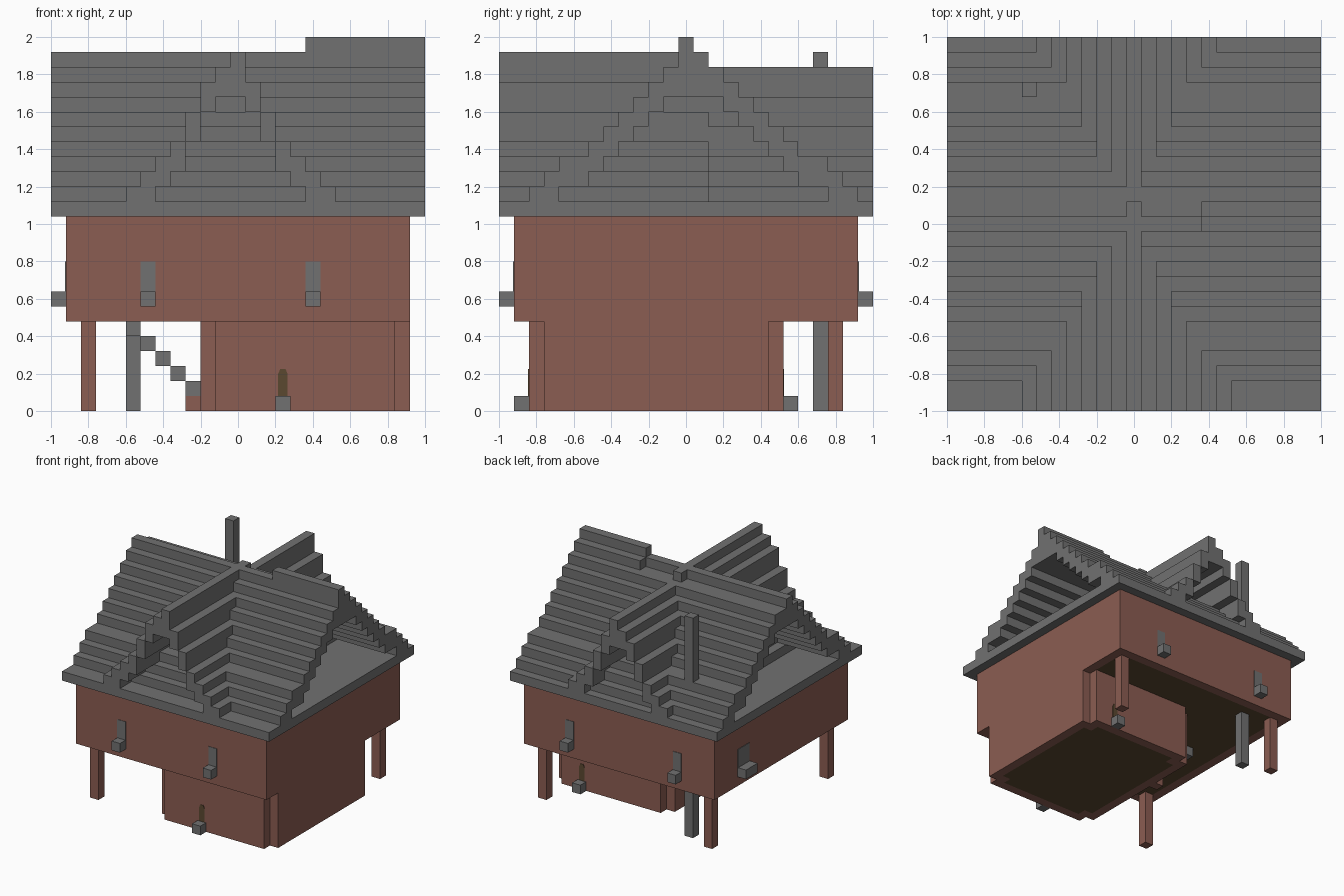
import bpy, bmesh
from mathutils import Vector

if "Cube" in bpy.data.objects:
    bpy.data.objects.remove(bpy.data.objects["Cube"], do_unlink=True)

U = 0.08          # block size
EAVE = 1.12       # top of the roof slab


def material(name, rgb):
    m = bpy.data.materials.new(name)
    m.use_nodes = True
    m.diffuse_color = (*rgb, 1)
    m.node_tree.nodes["Principled BSDF"].inputs["Base Color"].default_value = (*rgb, 1)
    return m


STONE = material("grey stone", (0.165, 0.165, 0.165))
BRICK = material("red brick", (0.26, 0.11, 0.085))
WOOD = material("dark wood", (0.105, 0.065, 0.03))


def prism(name, points, direction, mats, floor=False):
    """Extrude a closed outline; optionally inset a wooden panel in its underside."""
    bm = bmesh.new()
    face = bm.faces.new([bm.verts.new(p) for p in points])
    new = bmesh.ops.extrude_face_region(bm, geom=[face])["geom"]
    moved = [v for v in new if isinstance(v, bmesh.types.BMVert)]
    bmesh.ops.translate(bm, verts=moved, vec=Vector(direction))
    bmesh.ops.recalc_face_normals(bm, faces=bm.faces)
    if floor:
        under = [f for f in bm.faces if f.normal.z < -0.9]
        bmesh.ops.inset_region(bm, faces=under, thickness=U, use_even_offset=True)
        for f in under:
            f.material_index = 1
    mesh = bpy.data.meshes.new(name)
    bm.to_mesh(mesh)
    bm.free()
    for m in mats:
        mesh.materials.append(m)
    ob = bpy.data.objects.new(name, mesh)
    bpy.context.collection.objects.link(ob)
    return ob


def box(name, x, y, z, mat, floor=False):
    outline = [(x[0], y[0], z[0]), (x[1], y[0], z[0]), (x[1], y[1], z[0]), (x[0], y[1], z[0])]
    mats = [mat, WOOD] if floor else [mat]
    return prism(name, outline, (0, 0, z[1] - z[0]), mats, floor)


def cell(c, n=1):
    return (c - n * U / 2, c + n * U / 2)


def stairs(widths):
    """One side of a stepped gable, from the eave upwards."""
    side = []
    for k, w in enumerate(widths):
        side += [(w, EAVE + k * U), (w, EAVE + (k + 1) * U)]
    return side


def stepped_roof(name, widths, centre, along_x, start, end):
    """Hollow stepped gable roof, two blocks thick, open at both ends."""
    outer, inner = stairs(widths), stairs(widths[2:])
    arch = [(-w, z) for w, z in outer] + outer[::-1]
    arch += inner + [(-w, z) for w, z in inner[::-1]]
    if along_x:
        pts = [(start, centre + w, z) for w, z in arch]
        prism(name, pts, (end - start, 0, 0), [STONE])
    else:
        pts = [(centre + w, start, z) for w, z in arch]
        prism(name, pts, (0, end - start, 0), [STONE])


# Ground floor with notched corners
a, b, c, d = -0.2, 0.92, -0.84, 0.52
plan = [(a + U, c), (b - U, c), (b - U, c + U), (b, c + U), (b, d - U), (b - U, d - U),
        (b - U, d), (a + U, d), (a + U, d - U), (a, d - U), (a, c + U), (a + U, c + U)]
prism("ground_floor", [(x, y, 0) for x, y in plan], (0, 0, 0.48), [BRICK, WOOD], floor=True)

# Upper floor, posts and roof slab
box("upper_floor", (-0.92, 0.92), (-0.92, 0.92), (0.48, 1.04), BRICK, floor=True)
for x, y in [(-0.8, -0.8), (-0.8, 0.8), (0.8, 0.8)]:
    box("corner_post", cell(x), cell(y), (0, 0.48), BRICK)
box("roof_slab", (-1, 1), (-1, 1), (1.04, EAVE), STONE)

# Main roof and crossing gables
main = [0.88, 0.80, 0.72, 0.56, 0.48, 0.40, 0.32, 0.24, 0.16]
gable = [0.56, 0.48, 0.40, 0.32, 0.24, 0.24, 0.16, 0.16, 0.08]
stepped_roof("main_roof", main, 0.04, True, -1, 1)
stepped_roof("front_gable", gable, -0.04, False, -1, 0.12)
stepped_roof("back_gable", gable[1:], -0.04, False, 0.12, 1)

# Ridges
box("main_ridge", (-1, 1), cell(0), (1.84, 1.92), STONE)
box("front_ridge", cell(0), (-1, 0.12), (1.84, 1.92), STONE)
box("back_ridge", cell(0), (0.12, 1), (1.76, 1.84), STONE)
box("raised_ridge_side", (0.36, 1), cell(0.08), (1.84, 1.92), STONE)
box("raised_ridge", (0.36, 1), cell(0), (1.92, 2.0), STONE)

# Chimney running through the whole house
box("chimney", cell(-0.56), cell(0.72), (0, 1.92), STONE)

# Side stairs
box("stair_base", cell(-0.24), cell(0), (0, U), BRICK)
for k in range(5):
    box("stair_step", cell(-0.24 - k * U), cell(0), ((k + 1) * U, (k + 2) * U), STONE)

# Windows with sills on the front and back
T = 0.004
for side, xs in ((-1, (-0.48, 0.40)), (1, (-0.56, 0.48))):
    for x in xs:
        box("window_sill", cell(x), sorted((side * 0.92, side)), (0.56, 0.64), STONE)
        box("window", cell(x), sorted((side * 0.92, side * (0.92 + T))), (0.64, 0.80), STONE)

# Wide window on the right side
box("wide_sill", (-1, -0.92), cell(0.52, 2), (0.56, 0.64), STONE)
box("wide_window", (-0.92 - T, -0.92), cell(0.52, 2), (0.64, 0.80), STONE)

# Doors with doorsteps
arch = [(-0.025, 0.08), (0.025, 0.08), (0.025, 0.20), (0.014, 0.225), (-0.014, 0.225), (-0.025, 0.20)]
for x, wall, out in ((0.24, -0.84, -1), (0.64, 0.52, 1)):
    box("doorstep", cell(x), sorted((wall, wall + out * U)), (0, U), STONE)
    prism("door", [(x + u, wall, z) for u, z in arch], (0, out * T, 0), [WOOD])
